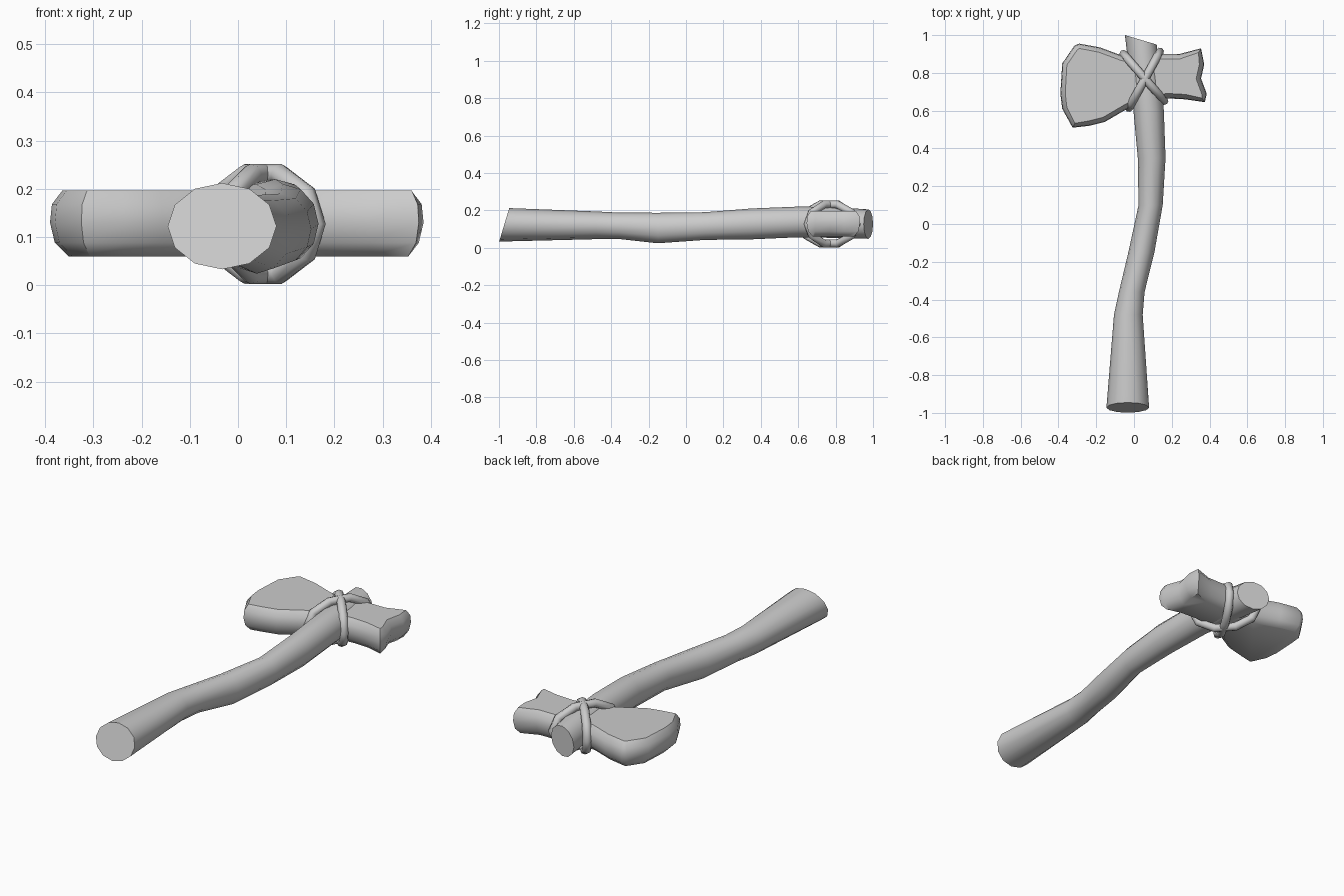
import bpy
from math import sin, cos, pi, radians
from mathutils import Vector

if "Cube" in bpy.data.objects:
    bpy.data.objects.remove(bpy.data.objects["Cube"])


def loft(name, rings, closed=False, angle=50):
    """Skin equal-sized rings of points; cap the ends unless the loft is closed."""
    n, m = len(rings[0]), len(rings)
    verts = [p for ring in rings for p in ring]
    faces = []
    for i in range(m if closed else m - 1):
        a, b = i * n, (i + 1) % m * n
        for j in range(n):
            k = (j + 1) % n
            faces.append((a + j, a + k, b + k, b + j))
    if not closed:
        faces.append(tuple(reversed(range(n))))
        faces.append(tuple(range((m - 1) * n, m * n)))
    mesh = bpy.data.meshes.new(name)
    mesh.from_pydata(verts, [], faces)
    obj = bpy.data.objects.new(name, mesh)
    bpy.context.collection.objects.link(obj)
    bpy.ops.object.select_all(action='DESELECT')
    obj.select_set(True)
    bpy.context.view_layer.objects.active = obj
    bpy.ops.object.mode_set(mode='EDIT')
    bpy.ops.mesh.select_all(action='SELECT')
    bpy.ops.mesh.normals_make_consistent(inside=False)
    bpy.ops.object.mode_set(mode='OBJECT')
    bpy.ops.object.shade_smooth_by_angle(angle=radians(angle))
    return obj


# Handle: crooked branch, stations of y, left x, right x, bottom z, top z
stations = [
    (-0.972, -0.146, 0.080, 0.033, 0.212),
    (-0.48, -0.106, 0.046, 0.046, 0.194),
    (-0.36, -0.080, 0.056, 0.047, 0.188),
    (-0.15, -0.030, 0.108, 0.024, 0.187),
    (0.10, 0.024, 0.152, 0.042, 0.190),
    (0.35, 0.020, 0.167, 0.045, 0.210),
    (0.60, -0.003, 0.158, 0.056, 0.220),
    (0.78, -0.022, 0.142, 0.053, 0.218),
    (0.975, -0.048, 0.120, 0.048, 0.205),
]
rings = []
for i, (y, x0, x1, z0, z1) in enumerate(stations):
    ring = []
    for j in range(12):
        c, s = cos(j * pi / 6), sin(j * pi / 6)
        yy = y
        if i == 0:                      # slanted butt cut
            yy += 0.027 * s
        elif i == len(stations) - 1:    # slanted top cut
            yy -= 0.025 * c
        ring.append(((x0 + x1) / 2 + c * (x1 - x0) / 2, yy,
                     (z0 + z1) / 2 + s * (z1 - z0) / 2))
    rings.append(ring)
loft("handle", rings)

# Stone head: outline seen from above, stacked with worn edges
outline = [Vector(p) for p in (
    (-0.315, 0.945), (-0.38, 0.85), (-0.39, 0.69), (-0.38, 0.61), (-0.325, 0.51),
    (-0.235, 0.52), (-0.155, 0.54), (-0.035, 0.61), (0.06, 0.655), (0.18, 0.665),
    (0.27, 0.66), (0.375, 0.645), (0.385, 0.69), (0.355, 0.77), (0.372, 0.845),
    (0.355, 0.93), (0.24, 0.9), (0.15, 0.9), (0.04, 0.885), (-0.06, 0.89),
    (-0.18, 0.935), (-0.29, 0.955))]


def inset(points, d):
    out = []
    for i, p in enumerate(points):
        e1 = (p - points[i - 1]).normalized()
        e2 = (points[(i + 1) % len(points)] - p).normalized()
        t = (e1 + e2).normalized()
        out.append(p + Vector((-t.y, t.x)) * d)
    return out


loft("stone_head", [[(p.x, p.y, z) for p in inset(outline, d)]
                    for z, d in ((0.06, 0.038), (0.088, 0.010),
                                 (0.13, 0.0), (0.168, 0.004), (0.197, 0.026))])

# Lashings: two ten-sided rope loops crossing over the handle
TUBE = 0.022
for name, a, b in (("rope_loop_a", (-0.027, 0.615), (0.137, 0.912)),
                   ("rope_loop_b", (-0.056, 0.9), (0.16, 0.652))):
    a, b = Vector((*a, 0.127)), Vector((*b, 0.127))
    mid, half = (a + b) / 2, (b - a) / 2
    rings = []
    for i in range(10):
        t = i * pi / 5
        centre = mid + half * cos(t) + Vector((0, 0, 0.109 * sin(t)))
        along = half.normalized()
        outward = (along * cos(t) + Vector((0, 0, sin(t)))).normalized()
        side = along.cross(Vector((0, 0, 1)))
        rings.append([centre + TUBE * (outward * cos(k * pi / 4) + side * sin(k * pi / 4))
                      for k in range(8)])
    loft(name, rings, closed=True)
